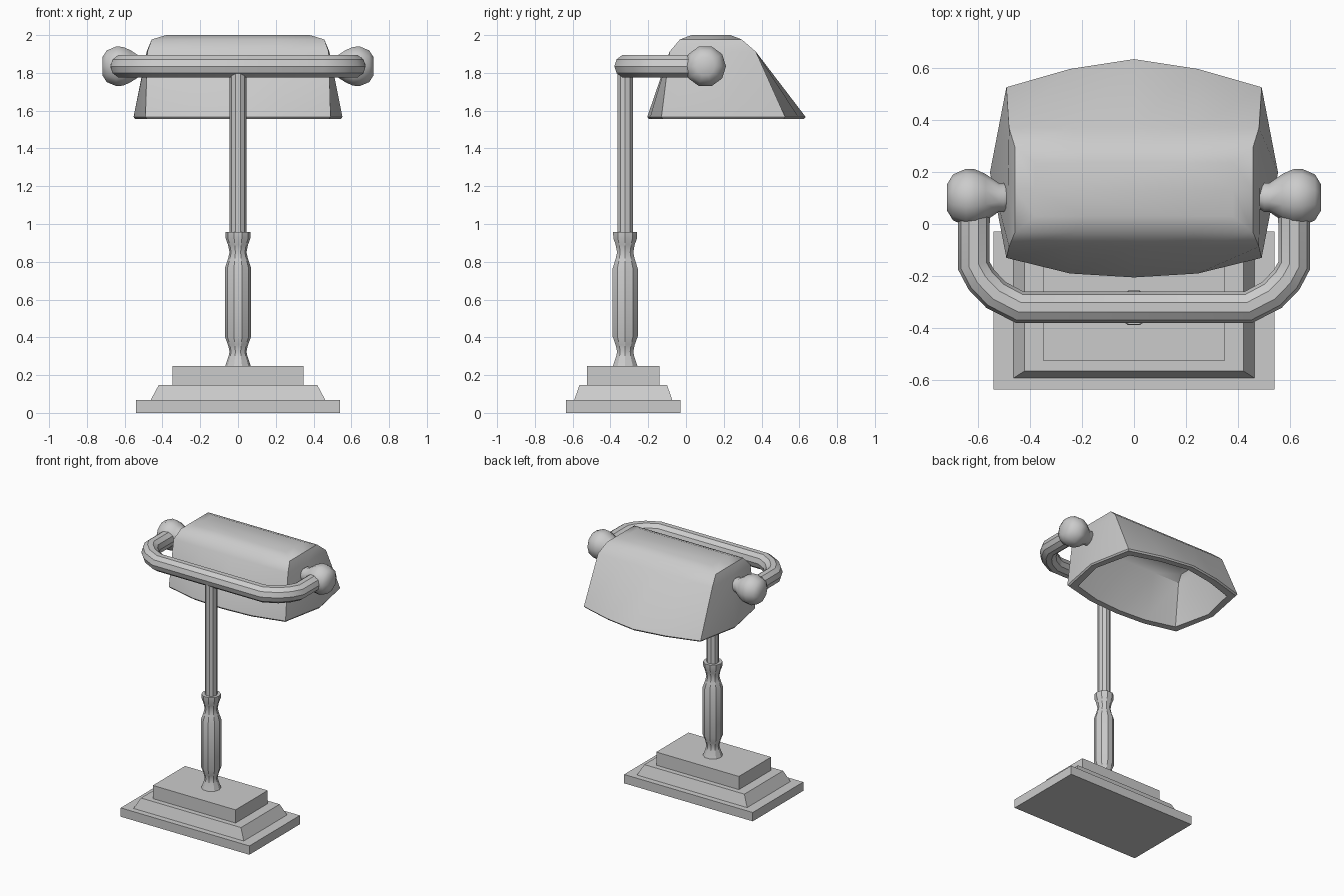
import bpy, bmesh, math

if "Cube" in bpy.data.objects:
    bpy.data.objects.remove(bpy.data.objects["Cube"])

BASE_Y = -0.332     # base centre in y
POST_Y = -0.322     # column and rod centre in y
ARM_Z = 1.835       # arm and knob height


def smooth_ob(ob, angle):
    bpy.ops.object.select_all(action='DESELECT')
    ob.select_set(True)
    bpy.context.view_layer.objects.active = ob
    bpy.ops.object.shade_smooth_by_angle(angle=math.radians(angle))


def finish(name, bm, angle=30):
    bmesh.ops.recalc_face_normals(bm, faces=bm.faces[:])
    me = bpy.data.meshes.new(name)
    bm.to_mesh(me)
    bm.free()
    ob = bpy.data.objects.new(name, me)
    bpy.context.collection.objects.link(ob)
    smooth_ob(ob, angle)
    return ob


def loft(rings):
    """Closed skin through rings of points, capped at both ends."""
    bm = bmesh.new()
    vs = [[bm.verts.new(p) for p in r] for r in rings]
    n = len(vs[0])
    for a, b in zip(vs, vs[1:]):
        for i in range(n):
            j = (i + 1) % n
            bm.faces.new((a[i], a[j], b[j], b[i]))
    bm.faces.new(vs[0])
    bm.faces.new(vs[-1])
    return bm


def rect(hx, hy, z):
    return [(sx * hx, BASE_Y + sy * hy, z) for sx, sy in ((-1, -1), (1, -1), (1, 1), (-1, 1))]


def angles(n=10):
    return [2 * math.pi * i / n for i in range(n)]


def turned(name, profile):
    rings = [[(r * math.cos(a), POST_Y + r * math.sin(a), z) for a in angles()] for r, z in profile]
    return finish(name, loft(rings))


# Stepped base in one piece
finish("stepped_base", loft([
    rect(0.54, 0.303, 0), rect(0.54, 0.303, 0.067),
    rect(0.463, 0.26, 0.067), rect(0.42, 0.232, 0.147),
    rect(0.347, 0.193, 0.147), rect(0.347, 0.193, 0.247)]), angle=20)

# Turned column and thin rod
turned("column", [(0.069, 0.245), (0.05, 0.30), (0.045, 0.325), (0.053, 0.36), (0.07, 0.405),
                  (0.07, 0.765), (0.053, 0.815), (0.045, 0.85), (0.053, 0.89), (0.066, 0.925),
                  (0.067, 0.958)])
turned("rod", [(0.044, 0.94), (0.044, 1.81)])

# Curved arm that holds the shade
half = [(0.615, 0.1), (0.615, -0.16), (0.585, -0.215), (0.53, -0.272), (0.44, -0.319)]
path = half + [(-x, y) for x, y in reversed(half)]
cu = bpy.data.curves.new("arm", 'CURVE')
cu.dimensions = '3D'
cu.bevel_depth = 0.062
cu.bevel_resolution = 3
cu.use_fill_caps = True
sp = cu.splines.new('POLY')
sp.points.add(len(path) - 1)
for p, (x, y) in zip(sp.points, path):
    p.co = (x, y, ARM_Z, 1)
arm = bpy.data.objects.new("arm", cu)
bpy.context.collection.objects.link(arm)
bpy.ops.object.select_all(action='DESELECT')
arm.select_set(True)
bpy.context.view_layer.objects.active = arm
bpy.ops.object.convert(target='MESH')
smooth_ob(bpy.context.view_layer.objects.active, 30)

# Knobs with necks at both ends
knob = [(0.05, 0.718), (0.088, 0.695), (0.11, 0.645), (0.108, 0.61), (0.09, 0.57),
        (0.056, 0.52), (0.056, 0.50), (0.04, 0.475)]
for side, s in (("left", -1), ("right", 1)):
    rings = [[(s * x, 0.102 + r * math.cos(a), ARM_Z + r * math.sin(a)) for a in angles()]
             for r, x in knob]
    finish(side + "_knob", loft(rings), angle=45)


# Hollow shade: lofted down the inside, across the bowed rim and up the outside
def shade_ring(z, xc, xm, yf, yfc, yb, ybc, inset=0.0):
    xc, xm = xc - inset, xm - inset
    yf, yfc, yb, ybc = yf + inset, yfc + inset, yb - inset, ybc - inset
    qf, qb = yf + (yfc - yf) * 0.2, yb + (ybc - yb) * 0.35
    ym = (yfc + ybc) / 2
    return [(-xc, yfc, z), (-xc / 2, qf, z), (0, yf, z), (xc / 2, qf, z), (xc, yfc, z),
            (xm, ym, z), (xc, ybc, z), (xc / 2, qb, z), (0, yb, z), (-xc / 2, qb, z),
            (-xc, ybc, z), (-xm, ym, z)]


rim = (0.49, 0.553, -0.205, -0.13, 0.633, 0.525)
levels = [(1.567, *rim),
          (1.912, 0.48, 0.484, -0.087, -0.087, 0.37, 0.37),
          (1.977, 0.457, 0.457, -0.032, -0.032, 0.295, 0.295),
          (2.0, 0.38, 0.38, 0.03, 0.03, 0.235, 0.235)]
inner = [shade_ring(l[0] - d, *l[1:], inset=i)
         for l, d, i in zip(levels[1:], (0.02, 0.04, 0.045), (0.04, 0.03, 0.02))]
rings = inner[::-1] + [shade_ring(1.556, *rim, inset=0.052), shade_ring(1.556, *rim, inset=0.008)]
rings += [shade_ring(*l) for l in levels]
finish("shade", loft(rings))
